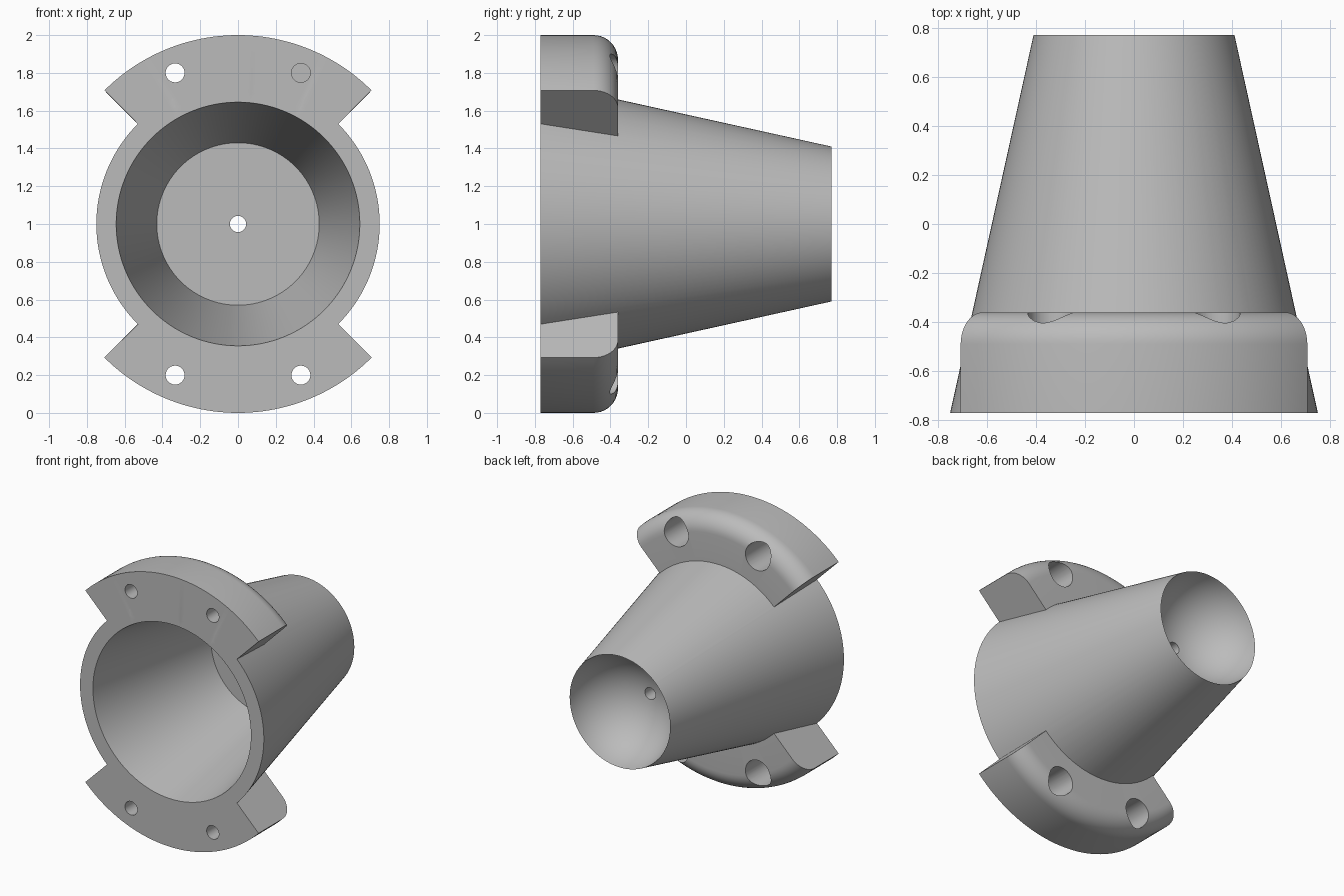
import bpy, bmesh, math

if "Cube" in bpy.data.objects:
    bpy.data.objects.remove(bpy.data.objects["Cube"], do_unlink=True)

grey = bpy.data.materials.new("light_grey")
grey.use_nodes = True
colour = (0.5, 0.5, 0.5, 1)
grey.diffuse_color = colour
grey.node_tree.nodes["Principled BSDF"].inputs["Base Color"].default_value = colour

FRONT, BACK, FLANGE_BACK, AXIS_Z = -0.77, 0.77, -0.36, 1.0


def lathe(name, profile, start, sweep, steps):
    """Revolve a closed (radius, y) profile about the y axis; angle 0 is +x."""
    bm = bmesh.new()
    full = sweep >= 2 * math.pi
    rings = []
    for i in range(steps if full else steps + 1):
        a = start + sweep * i / steps
        rings.append([bm.verts.new((r * math.cos(a), y, AXIS_Z + r * math.sin(a)))
                      for r, y in profile])
    n = len(profile)
    for i in range(steps):
        a, b = rings[i], rings[(i + 1) % len(rings)]
        for j in range(n):
            k = (j + 1) % n
            bm.faces.new((a[j], a[k], b[k], b[j]))
    if not full:
        bm.faces.new(rings[0])
        bm.faces.new(rings[-1][::-1])
    bmesh.ops.recalc_face_normals(bm, faces=bm.faces)
    mesh = bpy.data.meshes.new(name)
    bm.to_mesh(mesh)
    bm.free()
    mesh.materials.append(grey)
    obj = bpy.data.objects.new(name, mesh)
    bpy.context.collection.objects.link(obj)
    return obj


def combine(target, tool, operation):
    """Apply a boolean and discard the tool."""
    bpy.ops.object.select_all(action="DESELECT")
    bpy.context.view_layer.objects.active = target
    target.select_set(True)
    mod = target.modifiers.new(operation, "BOOLEAN")
    mod.operation, mod.object, mod.solver = operation, tool, "EXACT"
    bpy.ops.object.modifier_apply(modifier=mod.name)
    bpy.data.objects.remove(tool, do_unlink=True)


def bore(x, z, radius, y0, y1):
    bpy.ops.mesh.primitive_cylinder_add(
        vertices=48, radius=radius, depth=y1 - y0,
        location=(x, (y0 + y1) / 2, z), rotation=(math.pi / 2, 0, 0))
    tool = bpy.context.object
    tool.hide_render = True
    tool.data.materials.append(grey)
    return tool


# Hollow cone with a spherical dish in its narrow end and a small centre hole
rim, pin, floor, dish_bottom = 0.41, 0.043, 0.30, 0.415
depth = BACK - dish_bottom
ball = (rim ** 2 + depth ** 2) / (2 * depth)
profile = [(0.645, FRONT), (0.75, FRONT)]
tilt_end, tilt_start = math.asin(pin / ball), math.asin(rim / ball)
for i in range(19):
    t = tilt_start + (tilt_end - tilt_start) * i / 18
    profile.append((ball * math.sin(t), dish_bottom + ball * (1 - math.cos(t))))
profile += [(pin, floor), (0.43, floor)]
housing = lathe("conical_housing", profile, 0, 2 * math.pi, 128)

# Two quarter-ring flanges with a rounded outer back edge
fillet = 0.13
section = [(0.70, FRONT), (1.0, FRONT)]
for i in range(11):
    t = math.pi / 2 * i / 10
    section.append((1 - fillet + fillet * math.cos(t),
                    FLANGE_BACK - fillet + fillet * math.sin(t)))
section.append((0.61, FLANGE_BACK))
for side in (1, -1):
    flange = lathe("flange", section, side * math.pi / 2 - math.pi / 4, math.pi / 2, 48)
    combine(housing, flange, "UNION")

# Bolt holes, counterbored from the back
for x in (-0.333, 0.333):
    for z in (AXIS_Z - 0.8, AXIS_Z + 0.8):
        combine(housing, bore(x, z, 0.05, FRONT - 0.1, FLANGE_BACK + 0.1), "DIFFERENCE")
        combine(housing, bore(x, z, 0.1, -0.62, FLANGE_BACK + 0.1), "DIFFERENCE")

bpy.ops.object.select_all(action="DESELECT")
housing.select_set(True)
bpy.context.view_layer.objects.active = housing
bpy.ops.object.shade_smooth_by_angle(angle=math.radians(30))
